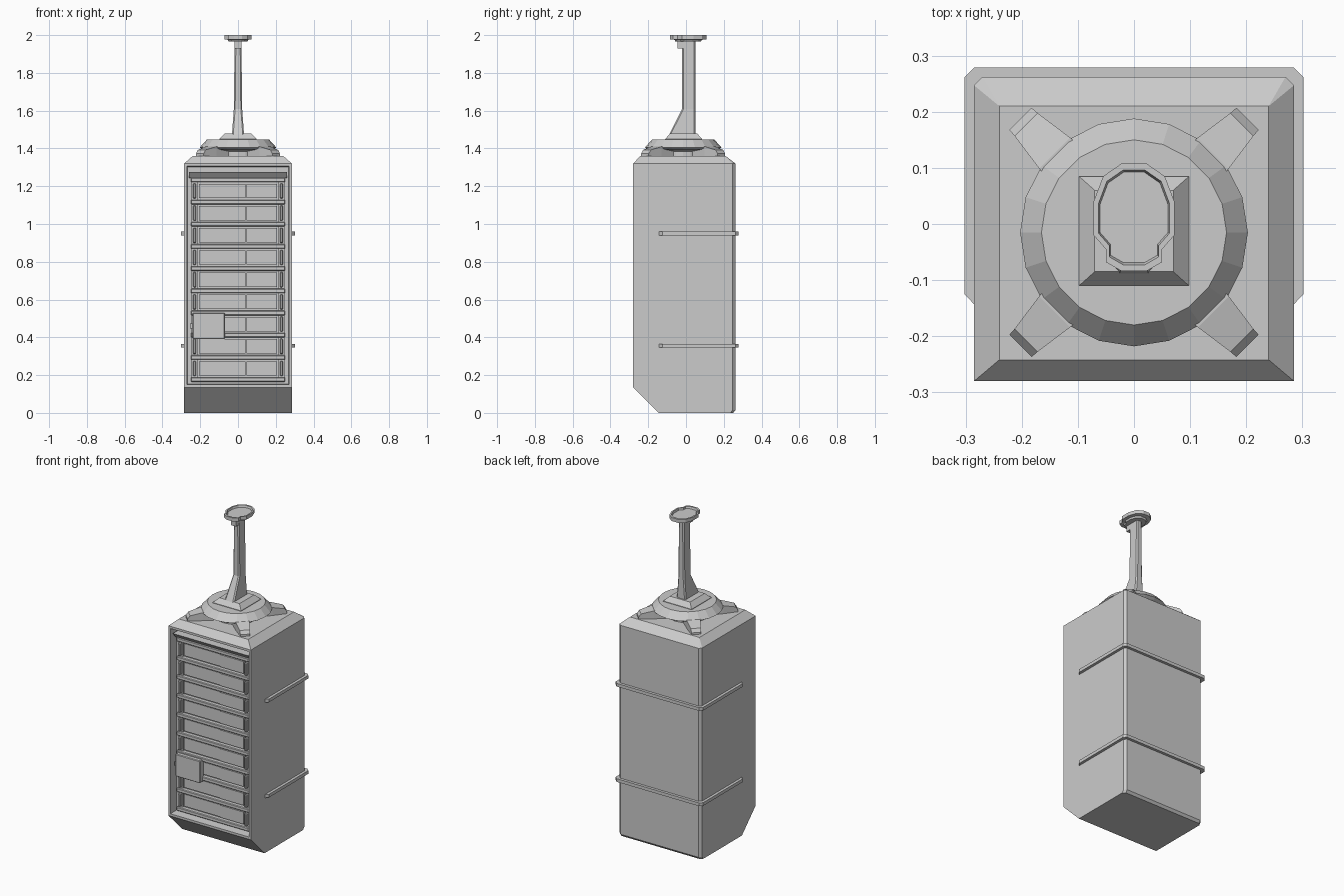
import bpy, bmesh
from math import sin, cos, pi, radians
from mathutils import Matrix

if "Cube" in bpy.data.objects:
    bpy.data.objects.remove(bpy.data.objects["Cube"])

grey = bpy.data.materials.new("plain grey")
grey.use_nodes = True
COLOUR = (0.6, 0.6, 0.6, 1)
grey.diffuse_color = COLOUR
grey.node_tree.nodes["Principled BSDF"].inputs["Base Color"].default_value = COLOUR


def finish(bm, name):
    bmesh.ops.remove_doubles(bm, verts=bm.verts, dist=0.0001)
    bmesh.ops.recalc_face_normals(bm, faces=bm.faces)
    mesh = bpy.data.meshes.new(name)
    bm.to_mesh(mesh)
    bm.free()
    mesh.materials.append(grey)
    obj = bpy.data.objects.new(name, mesh)
    bpy.context.collection.objects.link(obj)
    return obj


def loft(rings):
    """Skin a stack of equal-length point rings and cap both ends."""
    bm = bmesh.new()
    rows = [[bm.verts.new(p) for p in ring] for ring in rings]
    n = len(rows[0])
    for a, b in zip(rows, rows[1:]):
        for i in range(n):
            j = (i + 1) % n
            bm.faces.new((a[i], a[j], b[j], b[i]))
    bm.faces.new(rows[0][::-1])
    bm.faces.new(rows[-1])
    return bm


def plan(points, z):
    return [(x, y, z) for x, y in points]


def rect(x, front, back, z):
    return plan([(-x, front), (x, front), (x, back), (-x, back)], z)


def box(name, x0, x1, y0, y1, z0, z1, bevel=0.0):
    corners = [(x0, y0), (x1, y0), (x1, y1), (x0, y1)]
    bm = loft([plan(corners, z0), plan(corners, z1)])
    if bevel:
        bmesh.ops.bevel(bm, geom=bm.edges[:], offset=bevel, segments=1, affect='EDGES')
    return finish(bm, name)


# Cabinet: sloped toe, chamfered back corners, hipped roof, recessed front
def cabinet_ring(front, back, z, half=0.285, c=0.015):
    return plan([(-half, front), (half, front), (half, back - c),
                 (half - c, back), (c - half, back), (-half, back - c)], z)


bm = loft([cabinet_ring(-0.145, 0.25, 0), cabinet_ring(-0.13 - 0.03, 0.262, 0.015),
           cabinet_ring(-0.28, 0.262, 0.135), cabinet_ring(-0.28, 0.262, 1.32),
           cabinet_ring(-0.242, 0.21, 1.36, 0.24, 0.0)])
bmesh.ops.recalc_face_normals(bm, faces=bm.faces)
front = [f for f in bm.faces if f.normal.y < -0.99]
bmesh.ops.inset_region(bm, faces=front, thickness=0.02)
bmesh.ops.inset_region(bm, faces=front, thickness=0.006, depth=-0.055)
finish(bm, "cabinet")

# Sloping header over the racks
section = [(-0.272, 1.275), (-0.245, 1.243), (-0.222, 1.243), (-0.222, 1.275)]
finish(loft([[(x, y, z) for y, z in section] for x in (-0.26, 0.26)]), "header")

# Nine drawers with shelves and side handles
PITCH, FIRST = 0.1175, 0.235
for i in range(10):
    z = FIRST + PITCH * (i - 0.5)
    box("shelf", -0.25, 0.25, -0.252, -0.222, z - 0.012, z + 0.012, 0.004)
    if i == 9:
        break
    z = FIRST + PITCH * i
    box("drawer_wide", -0.207, 0.041, -0.236, -0.222, z - 0.038, z + 0.038)
    box("drawer_narrow", 0.044, 0.207, -0.242, -0.222, z - 0.038, z + 0.038)
    for s in (-1, 1):
        box("drawer_handle", s * 0.23 - 0.008, s * 0.23 + 0.008, -0.256, -0.222,
            z - 0.04, z + 0.04, 0.004)
for s in (-1, 1):
    box("rack_rail", s * 0.23 - 0.015, s * 0.23 + 0.015, -0.236, -0.22, 0.165, 1.245)

# Control box with its hinge
box("control_box", -0.24, -0.07, -0.276, -0.235, 0.39, 0.53, 0.004)
box("control_hinge", -0.254, -0.24, -0.262, -0.235, 0.448, 0.472)

# Straps round the sides and back
outer = [(0.285, -0.143), (0.302, -0.125), (0.302, 0.262), (0.285, 0.279)]
inner = [(0.26, 0.245), (0.26, -0.143)]
for z in (0.355, 0.95):
    for s in (-1, 1):
        pts = [(s * x, y) for x, y in outer + inner]
        finish(loft([plan(pts, z - 0.01), plan(pts, z + 0.01)]), "side_strap")
    box("back_strap", -0.285, 0.285, 0.25, 0.279, z - 0.01, z + 0.01)

# Round mount on the roof
CY = -0.015


def circle(r, z, n=20):
    return [(r * cos(2 * pi * i / n), CY + r * sin(2 * pi * i / n), z) for i in range(n)]


finish(loft([circle(0.125, 1.355), circle(0.125, 1.385), circle(0.185, 1.395),
             circle(0.203, 1.405), circle(0.165, 1.447)]), "round_mount")

# Four diagonal feet, tapering outward and down to the roof
steps = [(0.11, 0.045, 1.36, 1.41), (0.20, 0.039, 1.36, 1.41),
         (0.272, 0.029, 1.358, 1.392), (0.286, 0.028, 1.358, 1.372)]
for k in range(4):
    bm = loft([[(r, -w, lo), (r, w, lo), (r, w, hi), (r, -w, hi)] for r, w, lo, hi in steps])
    spin = Matrix.Translation((0, CY, 0)) @ Matrix.Rotation(radians(45 + 90 * k), 4, 'Z')
    bmesh.ops.transform(bm, matrix=spin, verts=bm.verts)
    finish(bm, "mount_foot")

# Mast: square foot, buttressed base and chamfered shaft
finish(loft([rect(0.098, -0.11, 0.085, 1.445), rect(0.098, -0.11, 0.085, 1.45),
             rect(0.07, -0.085, 0.06, 1.478)]), "mast_foot")


def shaft(half, y0, z, c=0.007):
    return plan([(c - half, y0), (half - c, y0), (half, y0 + c), (half, 0.05 - c),
                 (half - c, 0.05), (c - half, 0.05), (-half, 0.05 - c), (-half, y0 + c)], z)


finish(loft([shaft(0.032, -0.088, 1.475), shaft(0.022, -0.02, 1.61),
             shaft(0.018, -0.02, 1.975)]), "mast")
box("mast_bracket", -0.018, 0.018, -0.045, 0.0, 1.93, 1.975)

# Dish on top: shallow tray with a rim that steps in at the front
half_dish = [(0.022, -0.084), (0.05, -0.068), (0.05, -0.045), (0.072, -0.02),
             (0.072, 0.04), (0.055, 0.085), (0.022, 0.108)]
dish = half_dish + [(-x, y) for x, y in reversed(half_dish)]


def dish_ring(s, z):
    return plan([(x * s, 0.01 + (y - 0.01) * s) for x, y in dish], z)


finish(loft([dish_ring(0.7, 1.965), dish_ring(0.75, 1.975), dish_ring(1, 1.978),
             dish_ring(1, 2.0), dish_ring(0.88, 2.0), dish_ring(0.84, 1.988)]), "dish")
